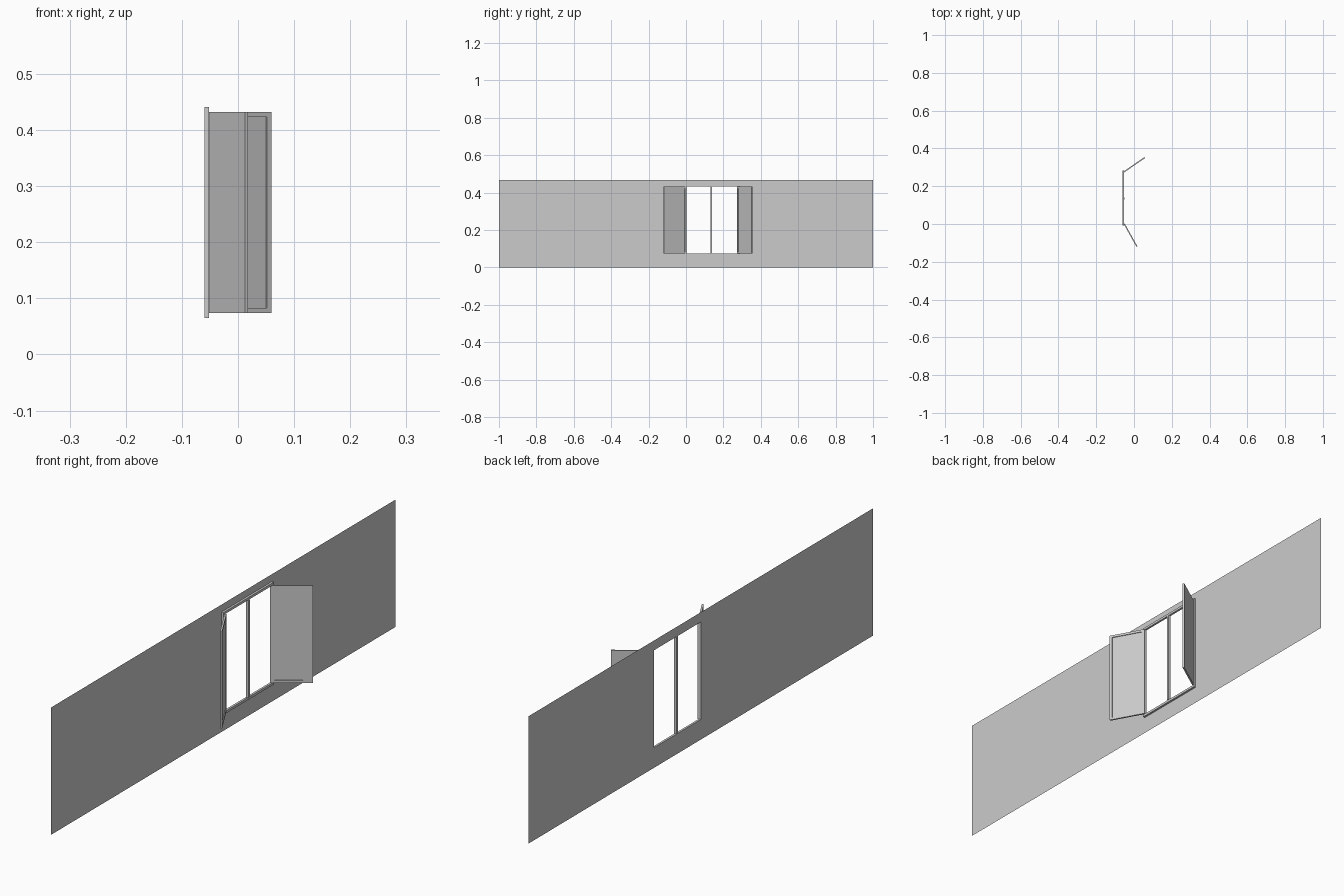
import bpy, bmesh
from math import cos, sin, radians
from mathutils import Matrix, Vector

if "Cube" in bpy.data.objects:
    bpy.data.objects.remove(bpy.data.objects["Cube"])


def lofted(name, loops, matrix=None, caps=False, closed=False):
    """Bridge rectangles (depth, y0, y1, z0, z1); optionally cap or close the loft."""
    bm = bmesh.new()
    rings = []
    for x, y0, y1, z0, z1 in loops:
        rings.append([bm.verts.new((x, y, z)) for y, z in
                      ((y0, z0), (y1, z0), (y1, z1), (y0, z1))])
    pairs = list(zip(rings, rings[1:]))
    if closed:
        pairs.append((rings[-1], rings[0]))
    for a, b in pairs:
        for i in range(4):
            j = (i + 1) % 4
            bm.faces.new((a[i], a[j], b[j], b[i]))
    if caps:
        bm.faces.new(rings[0][::-1])
        bm.faces.new(rings[-1])
    if matrix:
        bm.transform(matrix)
    if caps or closed:
        bmesh.ops.recalc_face_normals(bm, faces=bm.faces)
    mesh = bpy.data.meshes.new(name)
    bm.to_mesh(mesh)
    bm.free()
    obj = bpy.data.objects.new(name, mesh)
    bpy.context.collection.objects.link(obj)
    return obj


BACK, FRONT = -0.06, -0.052
Y0, Y1, Z0, Z1 = 0.0, 0.273, 0.074, 0.432
B = 0.009
opening = (Y0, Y1, Z0, Z1)
outer = (Y0 - B, Y1 + B, Z0 - B, Z1 + B)

# Thin wall with a window opening
lofted("wall", [(BACK, -1, 1, 0, 0.468), (BACK, *opening)])

# Surround standing proud of the wall
lofted("window_frame", [(BACK, *outer), (FRONT, *outer),
                        (FRONT, *opening), (BACK, *opening)], closed=True)

# Central upright
lofted("mullion", [(-0.059, 0.131, 0.140, Z0, Z1),
                   (-0.049, 0.131, 0.140, Z0, Z1)], caps=True)

# Open shutters, recessed on the inner face
W, T = 0.137, 0.0063
leaf = (0, W, Z0, Z1)
inset = (B, W - B, Z0 + B, Z1 - B)
for name, hinge, angle, side in (("front_shutter", (-0.054, -0.001), -61, 1),
                                 ("back_shutter", (-0.057, 0.277), 34.6, -1)):
    a = radians(angle)
    along = Vector((cos(a), sin(a), 0))
    inward = Vector((-sin(a), cos(a), 0)) * side
    m = Matrix((inward, along, (0, 0, 1))).transposed().to_4x4()
    m.translation = (*hinge, 0)
    lofted(name, [(0, *leaf), (T, *leaf), (T, *inset), (T - 0.003, *inset)],
           matrix=m, caps=True)
